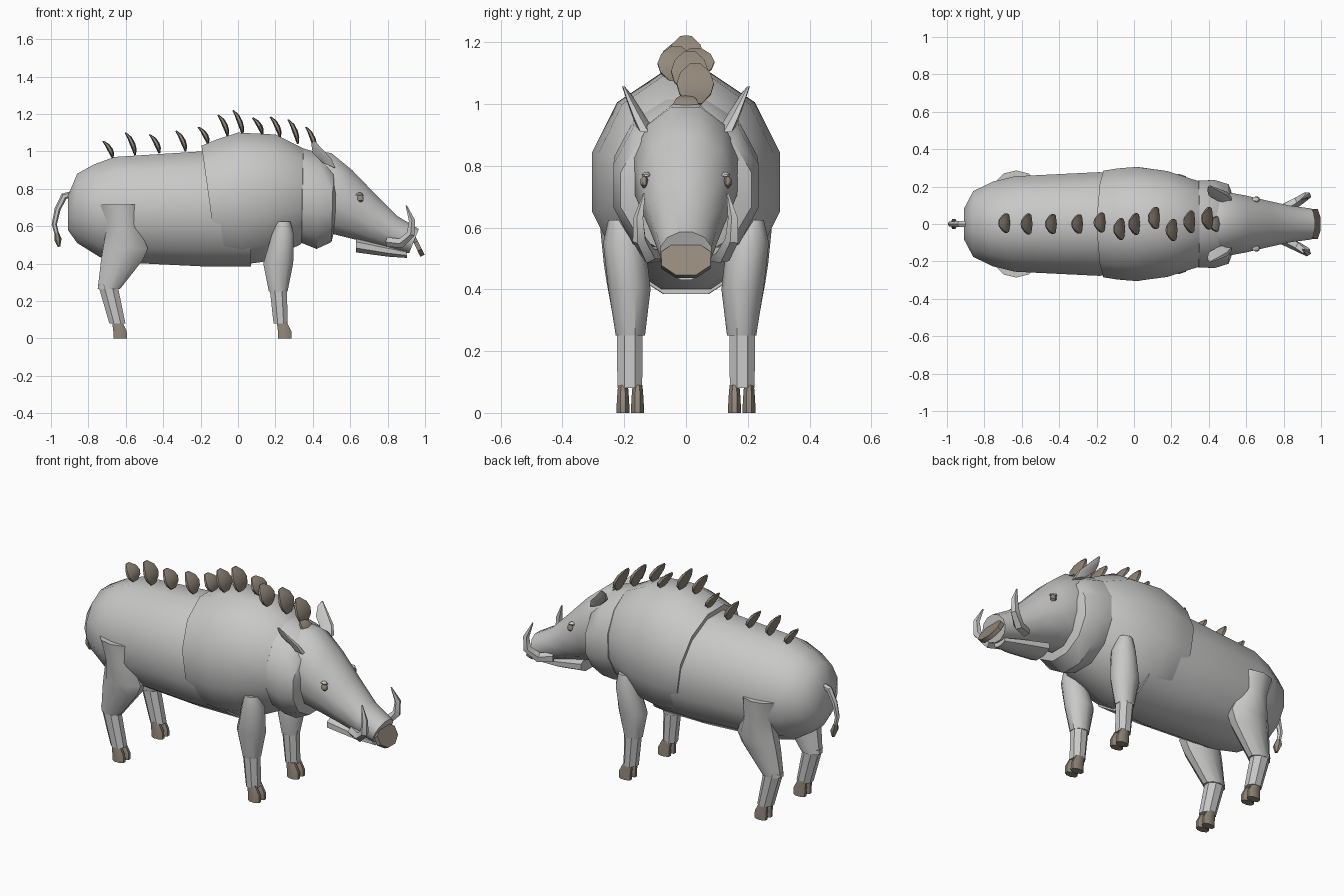
import bpy, bmesh, math
from mathutils import Vector


def material(name, rgb):
    m = bpy.data.materials.new(name)
    m.diffuse_color = (*rgb, 1)
    return m


HIDE = material("grey hide", (0.58, 0.58, 0.575))
HORN = material("brown horn", (0.29, 0.245, 0.195))


def loft(name, rings, mat, n=12, angle=40):
    """Skin a closed tube through rings given as (centre, u axis, v axis)."""
    bm = bmesh.new()
    grow = 1 / math.cos(math.pi / n)
    loops = []
    for c, u, v in rings:
        c, u, v = Vector(c), Vector(u) * grow, Vector(v) * grow
        angles = [2 * math.pi * (i + 0.5) / n for i in range(n)]
        loops.append([bm.verts.new(c + u * math.cos(a) + v * math.sin(a)) for a in angles])
    for a, b in zip(loops, loops[1:]):
        for i in range(n):
            j = (i + 1) % n
            bm.faces.new((a[i], a[j], b[j], b[i]))
    bm.faces.new(loops[0])
    bm.faces.new(loops[-1])
    bmesh.ops.recalc_face_normals(bm, faces=bm.faces[:])
    mesh = bpy.data.meshes.new(name)
    bm.to_mesh(mesh)
    bm.free()
    mesh.materials.append(mat)
    ob = bpy.data.objects.new(name, mesh)
    bpy.context.collection.objects.link(ob)
    bpy.ops.object.select_all(action='DESELECT')
    ob.select_set(True)
    bpy.context.view_layer.objects.active = ob
    bpy.ops.object.shade_smooth_by_angle(angle=math.radians(angle))
    return ob


def trunk(name, sections, mat=HIDE, n=12):
    """Sections along x: (top x, top z, bottom x, bottom z, half width)."""
    rings = []
    for xt, zt, xb, zb, w in sections:
        rings.append((((xt + xb) / 2, 0, (zt + zb) / 2), (0, w, 0),
                      ((xt - xb) / 2, 0, (zt - zb) / 2)))
    return loft(name, rings, mat, n)


def column(name, sections, side, mat=HIDE, n=10, angle=40):
    """Sections up a leg: (x, y, z, half length, half width)."""
    rings = [((x, side * y, z), (rx, 0, 0), (0, ry, 0)) for x, y, z, rx, ry in sections]
    return loft(name, rings, mat, n, angle)


def tube(name, points, radii, mat, n=6, flat=1.0):
    """Tapered tube along points; flat stretches it across y."""
    pts = [Vector(p) for p in points]
    rings = []
    for i, p in enumerate(pts):
        t = (pts[min(i + 1, len(pts) - 1)] - pts[max(i - 1, 0)]).normalized()
        u = (Vector((0, 1, 0)) - t * t.y).normalized()
        rings.append((p, u * radii[i] * flat, t.cross(u) * radii[i]))
    return loft(name, rings, mat, n)


# Torso
trunk("hindquarters", [(-.91, .76, -.91, .58, .08), (-.86, .88, -.86, .51, .175),
                       (-.77, .93, -.74, .435, .225), (-.66, .97, -.6, .405, .255),
                       (-.19, 1.0, -.19, .385, .277), (.07, 1.0, .07, .385, .27)])
trunk("chest", [(-.195, 1.03, -.11, .42, .285), (-.11, 1.065, -.05, .405, .297),
                (0, 1.10, .03, .395, .305), (.20, 1.09, .14, .41, .283),
                (.35, 1.015, .33, .5, .23), (.4, .97, .4, .56, .18)])
trunk("neck_ruff", [(.32, .97, .32, .56, .19), (.35, 1.015, .34, .51, .232),
                    (.44, .99, .42, .478, .235), (.51, .93, .50, .515, .212),
                    (.53, .85, .525, .62, .15)])

# Head
trunk("head", [(.44, 1.0, .46, .56, .16), (.50, .99, .50, .56, .17),
               (.61, .90, .58, .54, .152), (.74, .765, .70, .51, .122),
               (.85, .655, .82, .475, .097), (.967, .585, .915, .455, .083)])
trunk("lower_jaw", [(.63, .54, .63, .46, .075), (.80, .50, .80, .437, .06),
                    (.90, .475, .905, .43, .04)], n=8)
trunk("snout_disc", [(.925, .54, .975, .437, .08), (.945, .553, .998, .447, .08)], HORN, 8)

for s in (-1, 1):
    # Ears: broad thin leaves leaning outward and back
    loft("ear", [((.485, s * .135, .925), (.035, 0, -.015), (0, .022, 0)),
                 ((.45, s * .16, .975), (.05, 0, -.015), (0, .017, 0)),
                 ((.42, s * .185, 1.025), (.028, 0, -.01), (0, .01, 0)),
                 ((.405, s * .202, 1.056), (.005, 0, 0), (0, .004, 0))], HIDE, 6)
    # Eyes and lids
    column("eye", [(.655, .133, .728, .006, .005), (.655, .135, .738, .016, .012),
                   (.655, .135, .756, .016, .012), (.655, .133, .768, .006, .005)], s, HORN, 8)
    column("eyelid", [(.65, .128, .765, .02, .012), (.65, .13, .772, .018, .014),
                      (.65, .127, .78, .006, .005)], s, HIDE, 8)
    # Tusks
    tube("tusk", [(.80, s * .085, .515), (.875, s * .12, .51), (.925, s * .15, .56),
                  (.93, s * .153, .63), (.90, s * .135, .71)],
         [.022, .022, .019, .014, .003], HIDE, 5)

    # Front legs
    column("front_upper_leg", [(.24, .215, .625, .04, .035), (.24, .20, .55, .06, .065),
                               (.215, .183, .40, .08, .065), (.215, .18, .25, .05, .045)], s)
    column("front_lower_leg", [(.215, .182, .27, .046, .042), (.228, .182, .08, .038, .04)],
           s, n=8, angle=20)
    # Hind legs
    column("thigh", [(-.63, .20, .715, .11, .082), (-.615, .195, .59, .087, .078),
                     (-.602, .19, .48, .12, .072), (-.62, .187, .42, .112, .066),
                     (-.69, .18, .265, .06, .046)], s)
    column("hind_lower_leg", [(-.697, .182, .29, .052, .042), (-.645, .182, .08, .043, .04)],
           s, n=8, angle=20)
    # Cloven hooves
    for x in (.245, -.635):
        for y in (.157, .204):
            column("hoof", [(x + .005, y, 0, .036, .021), (x + .004, y, .04, .036, .02),
                            (x - .012, y, .09, .026, .016)], s, HORN, 8)

# Tail with tuft
tube("tail", [(-.87, 0, .775), (-.93, 0, .76), (-.965, 0, .69), (-.982, 0, .61), (-.965, 0, .54)],
     [.015, .016, .014, .012, .01], HIDE, 6)
tube("tail_tuft", [(-.97, 0, .565), (-.963, 0, .53), (-.957, 0, .49)],
     [.01, .017, .006], HORN, 6, 1.5)

# Back bristles: root x, root z, height, y offset, half width
BRISTLES = [(-.67, .965, .09, .005, .052), (-.55, .98, .12, 0, .056), (-.42, .99, .10, 0, .054),
            (-.28, 1.0, .11, 0, .052), (-.16, 1.04, .09, .008, .053), (-.055, 1.08, .115, -.027, .058),
            (.025, 1.09, .13, 0, .058), (.13, 1.09, .09, .032, .06), (.225, 1.075, .11, -.032, .06),
            (.32, 1.04, .13, .012, .06), (.415, 1.0, .13, .03, .06), (.455, .97, .06, 0, .04)]
PETAL = [(0, 0, .35), (-.004, .25, .85), (-.014, .5, 1.0), (-.03, .78, .8), (-.052, 1, .3)]
for x, z, h, y, w in BRISTLES:
    loft("bristle", [((x + dx, y, z + t * h), (0, w * k, 0), (.012 * k, 0, .004 * k))
                     for dx, t, k in PETAL], HORN, 6)
